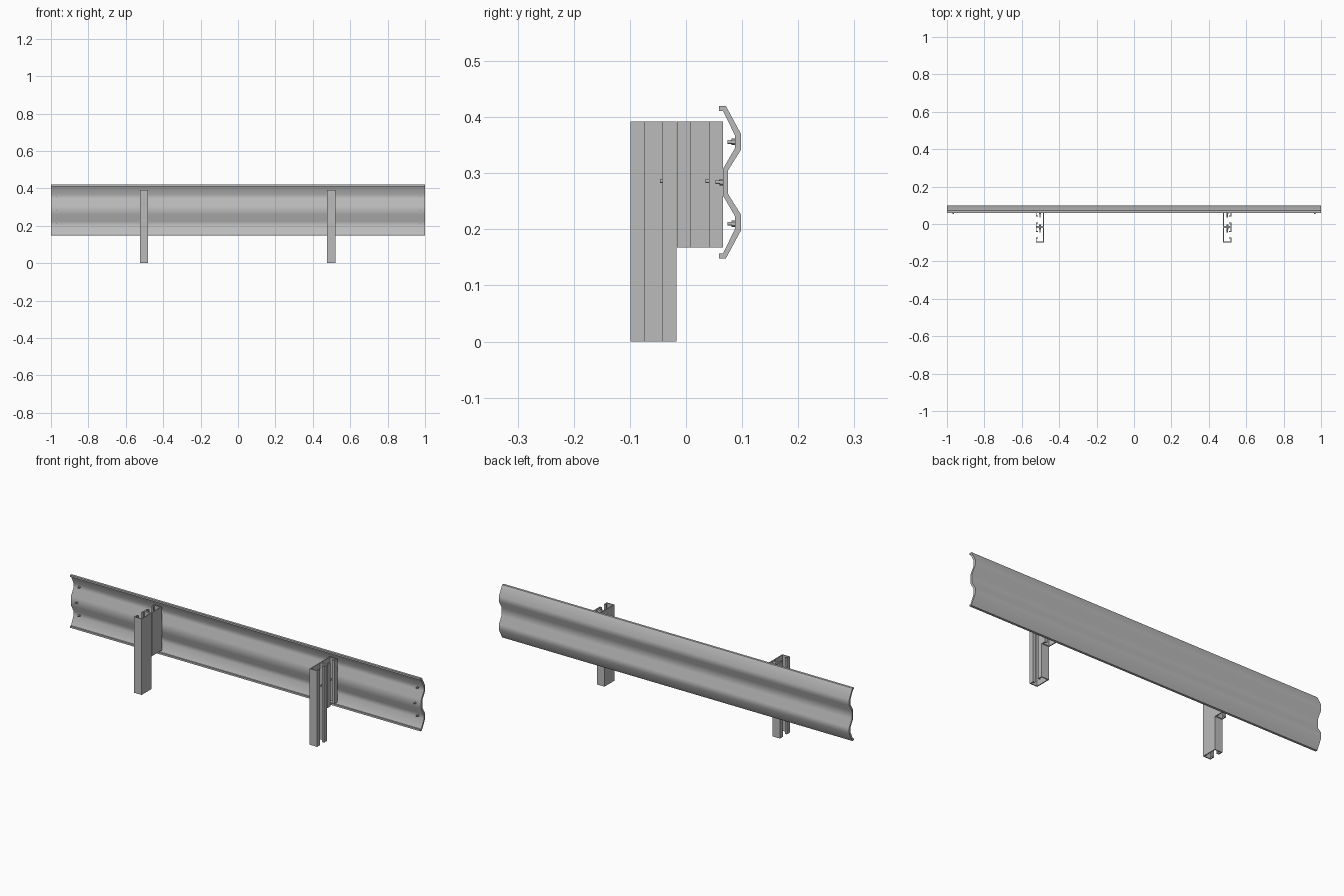
import bpy
import bmesh
import math
from mathutils import Matrix, Vector

cube = bpy.data.objects.get("Cube")
if cube:
    bpy.data.objects.remove(cube, do_unlink=True)

# Single galvanised steel colour
steel = bpy.data.materials.new("galvanised_steel")
steel.use_nodes = True
steel.diffuse_color = (0.5, 0.5, 0.5, 1)
steel.node_tree.nodes["Principled BSDF"].inputs["Base Color"].default_value = (0.5, 0.5, 0.5, 1)


def finish(name, bm, smooth_angle=None):
    bmesh.ops.recalc_face_normals(bm, faces=bm.faces[:])
    mesh = bpy.data.meshes.new(name)
    bm.to_mesh(mesh)
    bm.free()
    mesh.materials.append(steel)
    obj = bpy.data.objects.new(name, mesh)
    bpy.context.collection.objects.link(obj)
    if smooth_angle:
        bpy.ops.object.select_all(action="DESELECT")
        obj.select_set(True)
        bpy.context.view_layer.objects.active = obj
        bpy.ops.object.shade_smooth_by_angle(angle=math.radians(smooth_angle))
    return obj


def prism(name, points, sweep, smooth_angle=None):
    """Sweep a closed outline along a vector."""
    bm = bmesh.new()
    face = bm.faces.new([bm.verts.new(p) for p in points])
    result = bmesh.ops.extrude_face_region(bm, geom=[face], use_keep_orig=True)
    moved = [g for g in result["geom"] if isinstance(g, bmesh.types.BMVert)]
    bmesh.ops.translate(bm, verts=moved, vec=Vector(sweep))
    return finish(name, bm, smooth_angle)


def bolt(name, x, z, tip, seat, nut_side=1):
    """Threaded end from tip to seat along y, with a hex nut against the seat."""
    bm = bmesh.new()
    nut = seat - 0.008 * nut_side
    for radius, sides, a, b in ((0.0035, 12, tip, seat), (0.006, 6, nut, seat)):
        place = Matrix.Translation((x, (a + b) / 2, z)) @ Matrix.Rotation(math.pi / 2, 4, "X")
        bmesh.ops.create_cone(bm, cap_ends=True, segments=sides, radius1=radius,
                              radius2=radius, depth=abs(b - a), matrix=place)
    finish(name, bm)


# Corrugated rail: half profile (y, height from centre line), mirrored downwards
MID = 0.284
outer = [(0.075, 0.021), (0.098, 0.058), (0.098, 0.086), (0.071, 0.136), (0.059, 0.136)]
inner = [(0.059, 0.127), (0.066, 0.127), (0.0875, 0.083), (0.0875, 0.061), (0.066, 0.024)]
upper = outer + inner
profile = upper + [(y, -h) for y, h in reversed(upper)]
prism("rail", [(-1, y, MID + h) for y, h in profile], (2, 0, 0), 40)

# Lipped channel section: u from the web to the open side, v across
W, H, T, GAP = 0.044, 0.041, 0.005, 0.016
half = [(0, H), (W, H), (W, GAP), (W - 0.012, GAP), (W - 0.012, GAP + T),
        (W - T, GAP + T), (W - T, H - T), (T, H - T)]
section = half + [(u, -v) for u, v in reversed(half)]


def channel(name, web_x, side, y, bottom):
    pts = [(web_x + side * u, y + v, bottom) for u, v in section]
    prism(name, pts, (0, 0, 0.392 - bottom))


# Posts and spacer blocks, open sides facing the rail ends
for label, side, web_x in (("left", 1, 0.477), ("right", -1, -0.481)):
    channel(label + "_post", web_x, side, -0.0575, 0)
    channel(label + "_spacer", web_x, side, 0.025, 0.168)
    x = web_x + side * W / 2
    bolt(label + "_post_bolt", x, MID + 0.002, -0.046, -0.021)
    bolt(label + "_spacer_bolt_head", x, MID + 0.002, -0.003, -0.011, -1)
    bolt(label + "_rail_bolt", x, MID + 0.002, 0.035, 0.061)

    # Splice bolts near the rail end
    for row, z, seat in (("upper", 0.356, 0.089), ("middle", MID, 0.068), ("lower", 0.21, 0.089)):
        bolt(f"{label}_{row}_splice_bolt", side * 0.966, z, seat - 0.015, seat)
